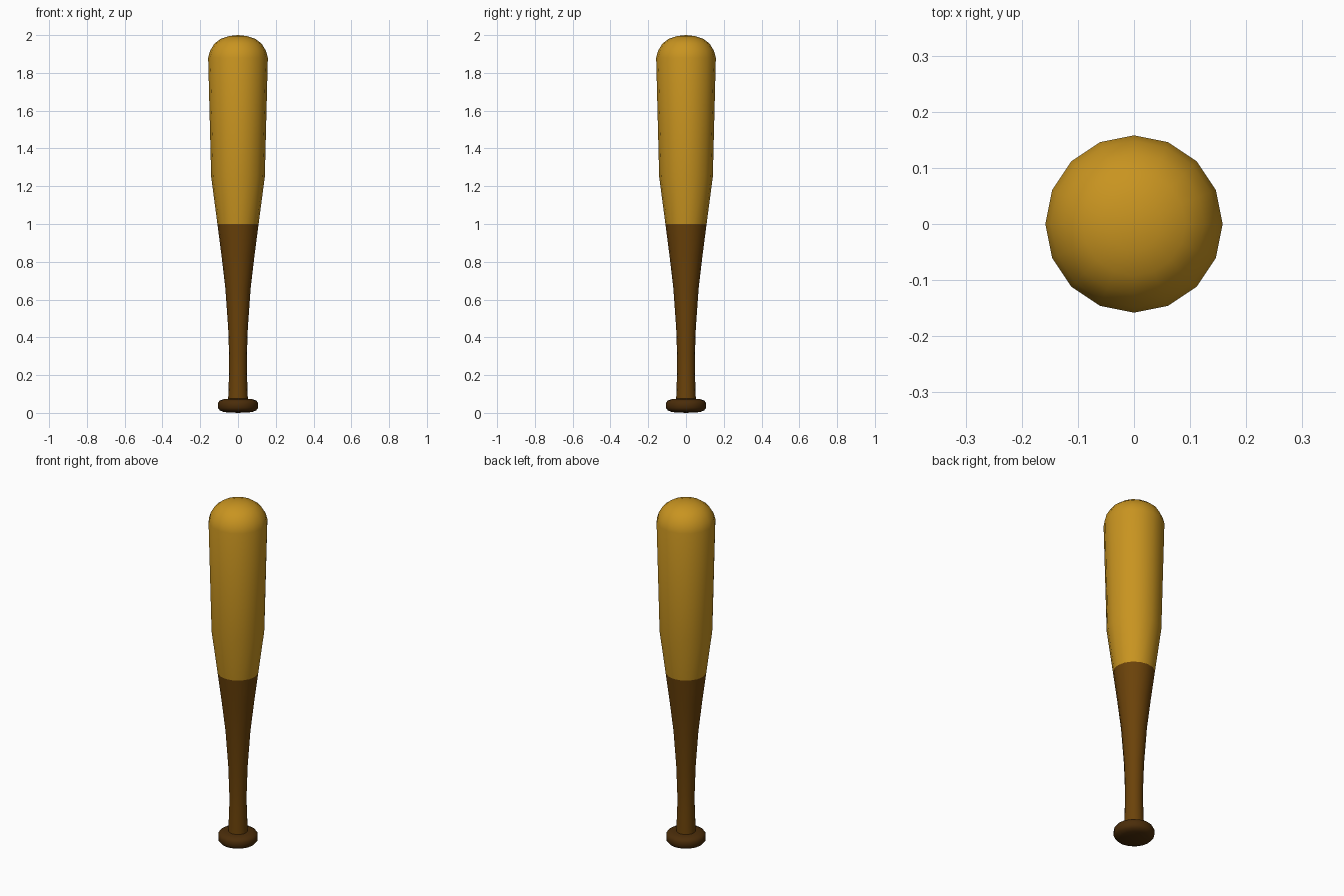
import bpy, bmesh, math

if "Cube" in bpy.data.objects:
    bpy.data.objects.remove(bpy.data.objects["Cube"])

SIDES = 16

def material(name, rgb):
    m = bpy.data.materials.new(name)
    m.diffuse_color = (*rgb, 1)
    m.use_nodes = True
    m.node_tree.nodes["Principled BSDF"].inputs["Base Color"].default_value = m.diffuse_color
    return m

light_wood = material("light_wood", (0.58, 0.296, 0.0145))
dark_wood = material("dark_wood", (0.147, 0.055, 0.003))
knob_wood = material("knob_wood", (0.07, 0.026, 0.003))

def lathe(name, profile, mats, rule):
    """Revolve (radius, z) points; radius 0 makes a pole."""
    bm = bmesh.new()
    rings = []
    for r, z in profile:
        if r == 0:
            rings.append([bm.verts.new((0, 0, z))] * SIDES)
        else:
            rings.append([bm.verts.new((r * math.cos(2 * math.pi * i / SIDES),
                                        r * math.sin(2 * math.pi * i / SIDES), z))
                          for i in range(SIDES)])
    for a, b in zip(rings, rings[1:]):
        for i in range(SIDES):
            j = (i + 1) % SIDES
            corners = list(dict.fromkeys((a[i], a[j], b[j], b[i])))
            f = bm.faces.new(corners)
            f.material_index = rule(f.calc_center_median().z)
    bmesh.ops.recalc_face_normals(bm, faces=bm.faces)
    me = bpy.data.meshes.new(name)
    bm.to_mesh(me)
    bm.free()
    for m in mats:
        me.materials.append(m)
    ob = bpy.data.objects.new(name, me)
    bpy.context.collection.objects.link(ob)
    bpy.context.view_layer.objects.active = ob
    ob.select_set(True)
    bpy.ops.object.shade_smooth_by_angle(angle=math.radians(50))
    ob.select_set(False)
    return ob

# One-piece body: knob, grip, taper, barrel and domed end
profile = [
    (0, 0), (0.075, 0.004), (0.096, 0.013), (0.106, 0.026),
    (0.106, 0.052), (0.098, 0.065), (0.075, 0.073), (0.052, 0.075),
    (0.047, 0.22), (0.047, 0.30), (0.052, 0.45), (0.067, 0.66),
    (0.087, 0.83), (0.109, 1.0),
    (0.142, 1.25), (0.158, 1.88),
    (0.148, 1.917), (0.125, 1.955), (0.092, 1.98), (0.048, 1.995), (0, 2.0),
]

# Knob, then dark grip up to the middle, then light barrel
lathe("bat_body", profile, [knob_wood, dark_wood, light_wood],
      lambda z: 0 if z < 0.075 else 1 if z < 1 else 2)
